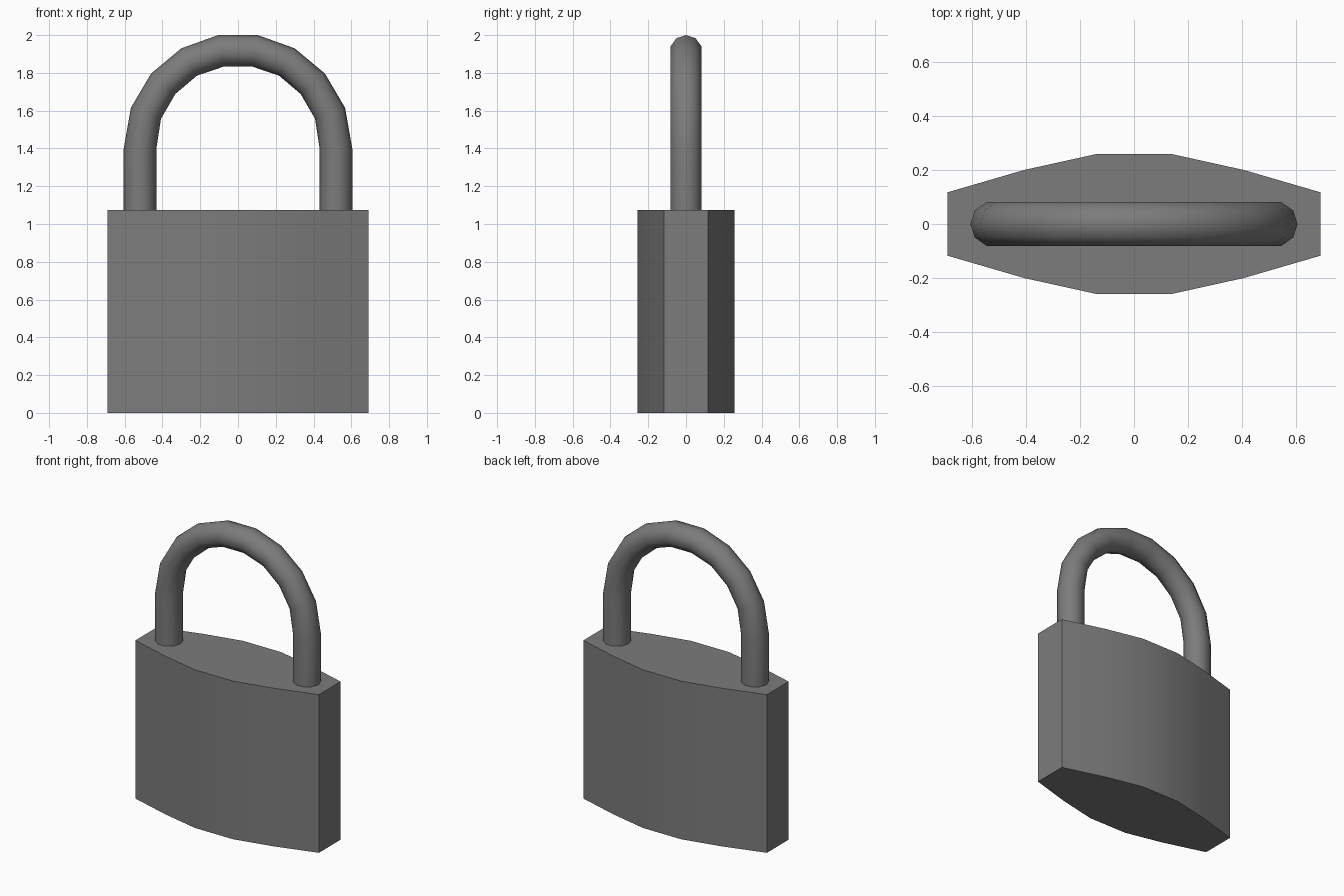
import bpy, bmesh, math
from mathutils import Vector

cube = bpy.data.objects.get("Cube")
if cube:
    bpy.data.objects.remove(cube, do_unlink=True)

steel = bpy.data.materials.new("grey metal")
steel.use_nodes = True
grey = (0.2, 0.2, 0.2, 1)
steel.diffuse_color = grey
steel.node_tree.nodes["Principled BSDF"].inputs["Base Color"].default_value = grey


def finish(name, bm, angle):
    bmesh.ops.recalc_face_normals(bm, faces=bm.faces)
    mesh = bpy.data.meshes.new(name)
    bm.to_mesh(mesh)
    bm.free()
    mesh.materials.append(steel)
    obj = bpy.data.objects.new(name, mesh)
    bpy.context.collection.objects.link(obj)
    bpy.ops.object.select_all(action="DESELECT")
    obj.select_set(True)
    bpy.context.view_layer.objects.active = obj
    bpy.ops.object.shade_smooth_by_angle(angle=math.radians(angle))


# Lock body: bulging outline extruded upward
BODY_TOP = 1.075
quarter = [(0.69, 0.117), (0.405, 0.2), (0.142, 0.258)]
half = quarter + [(-x, y) for x, y in reversed(quarter)]
outline = half + [(-x, -y) for x, y in half]
bm = bmesh.new()
base = bm.faces.new([bm.verts.new((x, y, 0)) for x, y in outline])
top = bmesh.ops.extrude_face_region(bm, geom=[base], use_keep_orig=True)
bmesh.ops.translate(bm, vec=(0, 0, BODY_TOP),
                    verts=[g for g in top["geom"] if isinstance(g, bmesh.types.BMVert)])
finish("lock_body", bm, 30)

# Shackle: ten-sided tube through (outer x, outer z, inner x, inner z) stations
SIDES, RADIUS = 10, 0.085
side = [(0.605, BODY_TOP - 0.01, 0.432, BODY_TOP - 0.01),
        (0.605, 1.40, 0.432, 1.40),
        (0.567, 1.615, 0.408, 1.557),
        (0.46, 1.797, 0.332, 1.688),
        (0.30, 1.93, 0.218, 1.785),
        (0.105, 2.0, 0.077, 1.833)]
stations = side + [(-a, b, -c, d) for a, b, c, d in reversed(side)]
bm = bmesh.new()
rings = []
for ox, oz, ix, iz in stations:
    outer, inner = Vector((ox, 0, oz)), Vector((ix, 0, iz))
    mid, arm = (outer + inner) / 2, (outer - inner) / 2
    ring = []
    for i in range(SIDES):
        a = math.tau * i / SIDES
        ring.append(bm.verts.new(mid + arm * math.cos(a) + Vector((0, RADIUS * math.sin(a), 0))))
    rings.append(ring)
for r, s in zip(rings, rings[1:]):
    for i in range(SIDES):
        j = (i + 1) % SIDES
        bm.faces.new((r[i], r[j], s[j], s[i]))
bm.faces.new(rings[0])
bm.faces.new(rings[-1])
finish("shackle", bm, 50)
